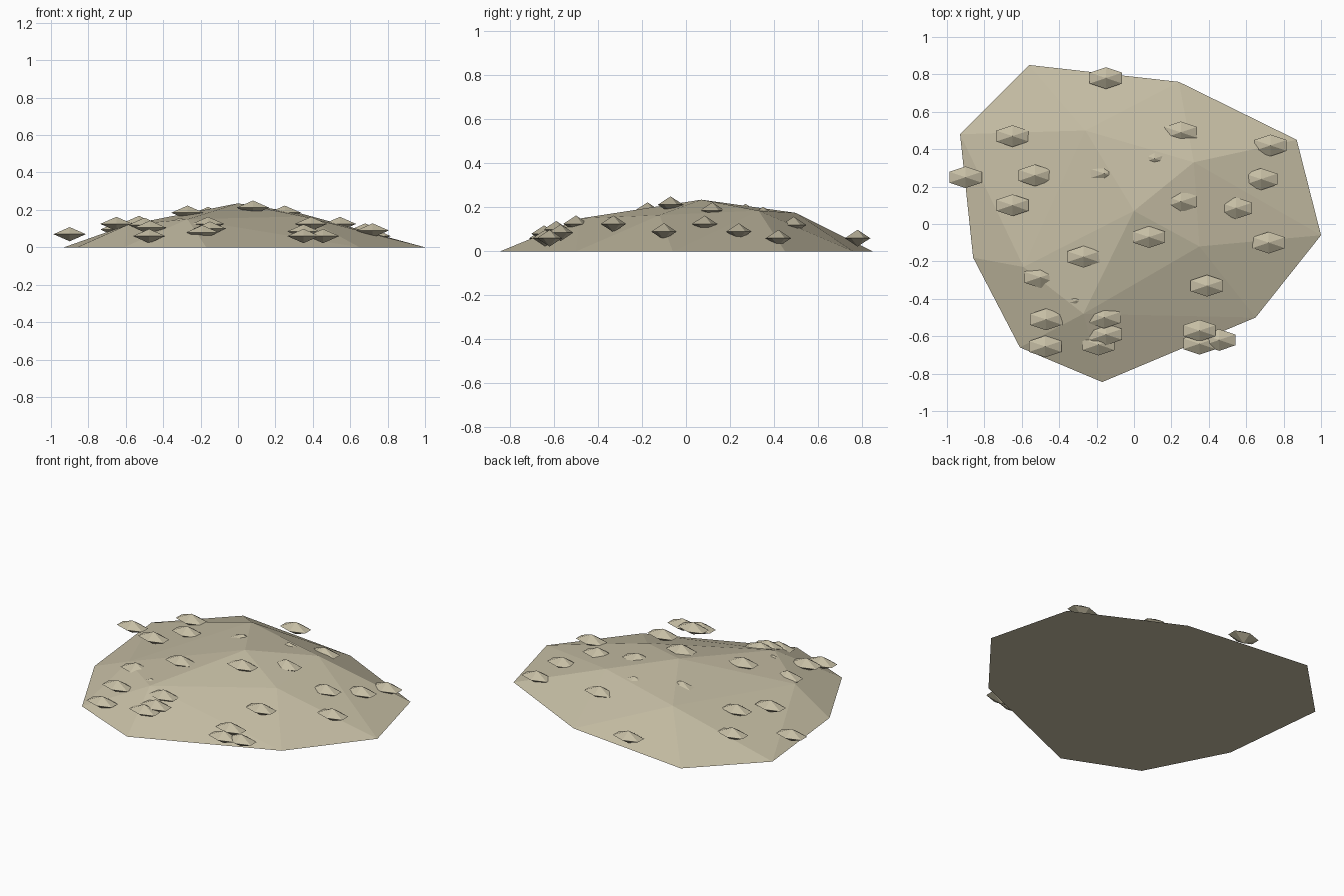
import bpy
import bmesh
from mathutils import Matrix, Vector

cube = bpy.data.objects.get("Cube")
if cube:
    bpy.data.objects.remove(cube, do_unlink=True)

# One sandy colour for everything
sand = bpy.data.materials.new("sand")
sand.use_nodes = True
colour = (0.56, 0.51, 0.37, 1)
sand.diffuse_color = colour
bsdf = next(n for n in sand.node_tree.nodes if n.type == 'BSDF_PRINCIPLED')
bsdf.inputs["Base Color"].default_value = colour
bsdf.inputs["Roughness"].default_value = 0.9


def finish(name, bm):
    bmesh.ops.recalc_face_normals(bm, faces=bm.faces)
    mesh = bpy.data.meshes.new(name)
    bm.to_mesh(mesh)
    bm.free()
    mesh.materials.append(sand)
    obj = bpy.data.objects.new(name, mesh)
    bpy.context.collection.objects.link(obj)
    return obj


# Mound: a faceted hull over an uneven rim, a shoulder ring and a peak
rim = [(-.56, .85), (.24, .76), (.87, .45), (1, -.06), (.65, -.5),
       (-.17, -.845), (-.61, -.66), (-.86, -.18), (-.93, .48)]
shoulder = [(-.26, .5, .175), (.32, .33, .185), (.35, -.12, .165),
            (-.27, -.48, .15), (-.59, -.23, .12)]
peak = (0, .07, .235)
bm = bmesh.new()
for p in [(x, y, 0) for x, y in rim] + shoulder + [peak]:
    bm.verts.new(p)
bmesh.ops.convex_hull(bm, input=bm.verts)
finish("mound", bm)

# Pebbles: flattened six-sided double pyramids scattered over the slope
spots = [
    (-.9, .25, .07), (-.65, .1, .125), (-.65, .47, .095), (-.53, .26, .13),
    (-.15, .78, .06), (.25, .49, .12), (.73, .42, .06), (.68, .24, .09),
    (.11, .35, .165), (.25, .12, .185), (.545, .085, .125), (.08, -.07, .212),
    (.72, -.1, .09), (.39, -.33, .125), (-.27, -.175, .185), (-.5, -.285, .12),
    (-.31, -.41, .12), (-.47, -.51, .105), (-.475, -.655, .06), (-.16, -.5, .125),
    (-.15, -.59, .1), (-.19, -.645, .08), (.35, -.57, .085), (.35, -.64, .06),
    (.455, -.62, .06), (-.16, .27, .178),
]
size = Vector((.1, .058, .038))
for i, spot in enumerate(spots, 1):
    bm = bmesh.new()
    bmesh.ops.create_uvsphere(bm, u_segments=6, v_segments=2, radius=1)
    bmesh.ops.transform(bm, matrix=Matrix.Diagonal(size).to_4x4(), verts=bm.verts)
    pebble = finish(f"pebble_{i}", bm)
    pebble.location = spot
